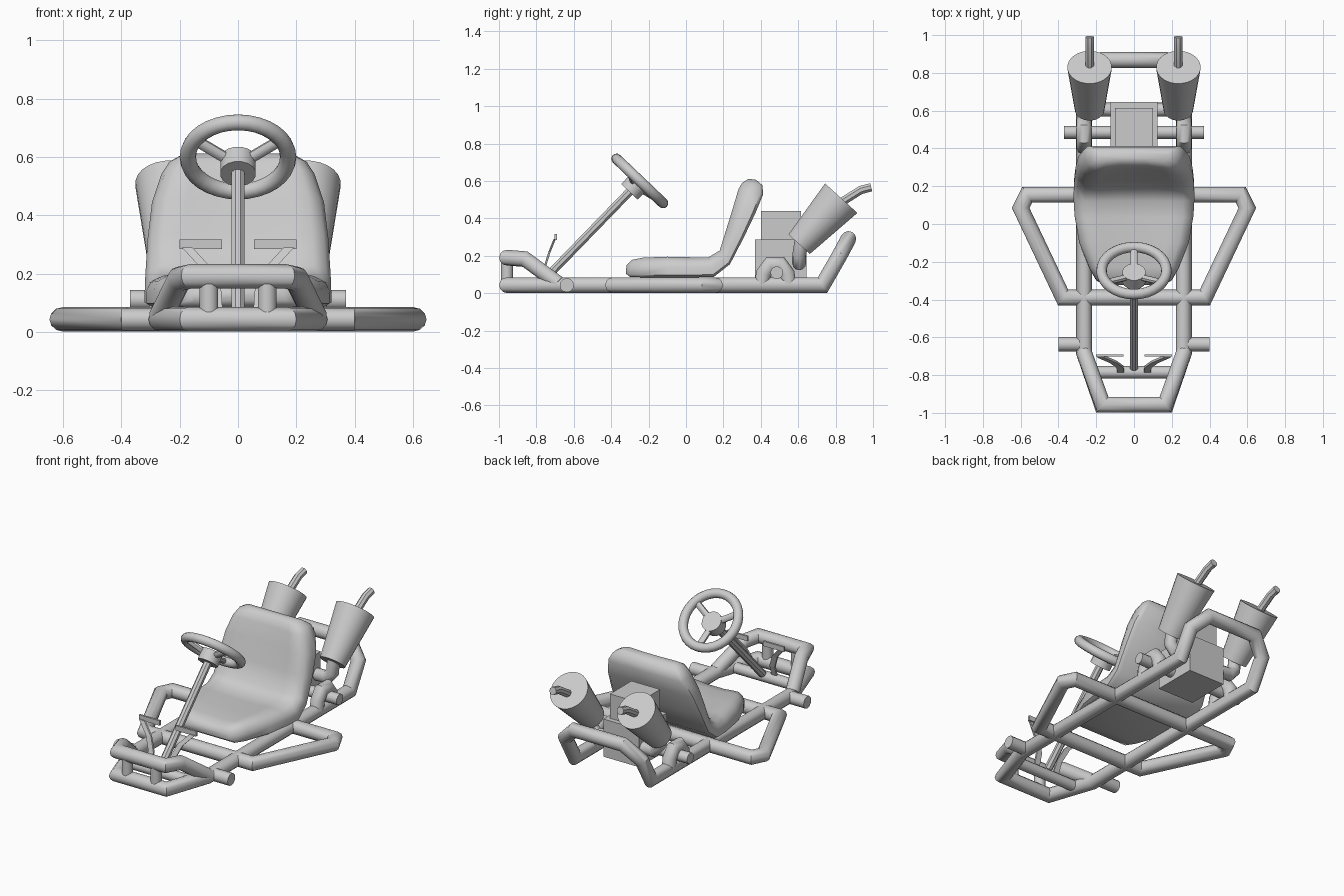
import bpy, bmesh, math
from mathutils import Vector, Matrix

if "Cube" in bpy.data.objects:
    bpy.data.objects.remove(bpy.data.objects["Cube"], do_unlink=True)

grey = bpy.data.materials.new("plain_grey")
grey.use_nodes = True
COLOUR = (0.6, 0.6, 0.6, 1)
grey.diffuse_color = COLOUR
grey.node_tree.nodes["Principled BSDF"].inputs["Base Color"].default_value = COLOUR


def finish(name, bm, angle=40):
    """Turn a bmesh into a named, shaded object."""
    bmesh.ops.recalc_face_normals(bm, faces=bm.faces)
    mesh = bpy.data.meshes.new(name)
    bm.to_mesh(mesh)
    bm.free()
    mesh.materials.append(grey)
    obj = bpy.data.objects.new(name, mesh)
    bpy.context.collection.objects.link(obj)
    bpy.ops.object.select_all(action='DESELECT')
    obj.select_set(True)
    bpy.context.view_layer.objects.active = obj
    if angle:
        bpy.ops.object.shade_smooth_by_angle(angle=math.radians(angle))
    return obj


def loft(bm, rings, cap=True):
    """Skin a list of equal-sized point rings."""
    rings = [[bm.verts.new(p) for p in ring] for ring in rings]
    n = len(rings[0])
    for a, b in zip(rings, rings[1:]):
        for i in range(n):
            j = (i + 1) % n
            bm.faces.new((a[i], a[j], b[j], b[i]))
    if cap:
        bm.faces.new(rings[0])
        bm.faces.new(rings[-1])


def tube(name, path, radius, end_radius=None, sides=12, cap=True, flat=1.0):
    """Mitred pipe along a path; end_radius makes a cone, flat squashes it."""
    pts = [Vector(p) for p in path]
    dirs = [(b - a).normalized() for a, b in zip(pts, pts[1:])]
    side = dirs[0].orthogonal().normalized() if abs(dirs[0].x) > 0.9 else \
        (Vector((1, 0, 0)) - dirs[0] * dirs[0].x).normalized()
    up = dirs[0].cross(side)
    ring = []
    for i in range(sides):
        a = math.tau * (i + 0.5) / sides
        ring.append(pts[0] + radius * (side * math.cos(a) + up * math.sin(a) * flat))
    rings = [ring]
    for i, d in enumerate(dirs):
        p = pts[i + 1]
        n = (d + dirs[i + 1]).normalized() if i + 1 < len(dirs) else d
        ring = [v + d * ((p - v).dot(n) / d.dot(n)) for v in ring]
        rings.append(ring)
    if end_radius:
        rings[-1] = [pts[-1] + (v - pts[-1]) * (end_radius / radius) for v in rings[-1]]
    bm = bmesh.new()
    loft(bm, rings, cap)
    return finish(name, bm)


def mirrored(half):
    """Full path from the half that starts on the centre plane."""
    return [(-x, y, z) for x, y, z in reversed(half)] + half[1:]


def pair(name, path, *args, **kw):
    """Left and right copies of a tube."""
    for s, label in ((1, "left"), (-1, "right")):
        tube(f"{label}_{name}", [(s * x, y, z) for x, y, z in path], *args, **kw)


def box(name, lo, hi):
    bm = bmesh.new()
    lo, hi = Vector(lo), Vector(hi)
    m = Matrix.Translation((lo + hi) / 2) @ Matrix.Diagonal((*(hi - lo), 1))
    bmesh.ops.create_cube(bm, size=1, matrix=m)
    return finish(name, bm, 0)


R, Z, X = 0.042, 0.043, 0.265   # frame tube radius, its height, rail offset

# Main frame: front bar, side rails and raised rear hoop
front_half = [(0, -.957, Z), (.17, -.957, Z), (X, -.68, Z), (X, .73, Z),
              (X, .82, .2), (.17, .868, .29), (0, .868, .29)]
tube("main_frame", front_half + [(-x, y, z) for x, y, z in reversed(front_half[:-1])],
     R, cap=False)

# Front bumper bar and posts
tube("front_bumper", mirrored([(0, -.957, .19), (.165, -.957, .19),
                               (.2, -.86, .182), (X, -.68, .05)]), R)
pair("bumper_post", [(.1, -.957, Z), (.1, -.957, .19)], .033)

# Cross members and side guards
tube("front_cross_bar", [(-.2, -.785, Z), (.2, -.785, Z)], .033)
tube("middle_cross_bar", [(-X, -.39, Z), (X, -.39, Z)], R)
tube("seat_cross_bar", [(-X, .155, Z), (X, .155, Z)], R)
pair("side_guard", [(X, -.39, Z), (.375, -.39, Z), (.6, .085, Z),
                    (.565, .155, Z), (X, .155, Z)], R)

# Axles and the arches over the rear one
pair("front_stub_axle", [(X, -.637, Z), (.4, -.637, Z)], .038)
tube("rear_axle", [(-.37, .485, .11), (.37, .485, .11)], .034)
pair("axle_arch", [(X, .405, .04), (X, .415, .105), (X, .45, .152),
                   (X, .505, .152), (X, .54, .105), (X, .55, .04)], R)

# Engine block, cylinder head, exhausts
box("engine_block", (-.125, .37, .05), (.125, .645, .287))
box("engine_head", (-.1, .4, .28), (.1, .615, .44))
pair("exhaust_pipe", [(.1, .605, .16), (.2, .605, .16), (.235, .605, .2),
                      (.235, .62, .3)], .037)
pair("muffler", [(.235, .605, .262), (.235, .83, .508)], .078, .118, sides=24)
pair("tailpipe", [(.235, .82, .48), (.235, .935, .552), (.235, .99, .566)], .024, sides=8)

# Steering column, wheel, hub and spokes
axis = Vector((0, .69, .725)).normalized()
centre = Vector((0, -.247, .6))
across = Vector((1, 0, 0))
upward = axis.cross(across) * -1
if upward.z < 0:
    upward.negate()
tube("steering_column", [(0, -.76, .07), centre - axis * .06], .024, sides=8)
tube("steering_hub", [centre - axis * .08, centre - axis * .01], .062, sides=16)
bm = bmesh.new()
rings = []
for i in range(33):
    a = math.tau * i / 32
    out = across * math.cos(a) + upward * math.sin(a)
    rings.append([centre + out * (.172 + .028 * math.cos(b)) + axis * .028 * math.sin(b)
                  for b in (math.tau * k / 12 for k in range(12))])
loft(bm, rings, cap=False)
bmesh.ops.remove_doubles(bm, verts=bm.verts, dist=.0001)
finish("steering_wheel_rim", bm)
for n, deg in enumerate((30, 150, 270)):
    a = math.radians(deg)
    out = across * math.cos(a) + upward * math.sin(a)
    tube(f"steering_spoke_{n + 1}", [centre - axis * .03 + out * .04, centre + out * .17],
         .02, sides=8, flat=.8)

# Pedals: flat bent arms with a foot plate
for s, label in ((1, "left"), (-1, "right")):
    arm = [(.07, -.785, .06), (.075, -.755, .14), (.11, -.73, .22), (.175, -.702, .29)]
    bm = bmesh.new()
    loft(bm, [[(s * (x + i), y + j, z) for i, j in
               ((-.018, -.006), (.018, -.006), (.018, .006), (-.018, .006))]
              for x, y, z in arm])
    finish(f"{label}_pedal_arm", bm, 0)
    xs = sorted((s * .055, s * .2))
    box(f"{label}_pedal_plate", (xs[0], -.702, .285), (xs[1], -.69, .316))

# Seat: stations of (back y, back z, front y, front z, half width)
stations = [(-.322, .105, -.318, .15, .16), (-.3, .088, -.29, .178, .2),
            (-.24, .085, -.23, .19, .235), (-.1, .085, -.1, .195, .29),
            (.06, .085, .03, .192, .315), (.15, .088, .12, .192, .32),
            (.235, .155, .18, .228, .318), (.31, .3, .215, .34, .31),
            (.372, .43, .252, .46, .295), (.413, .53, .28, .555, .262),
            (.408, .578, .3, .59, .235), (.375, .606, .335, .612, .19)]
section = [(.93, 0), (1, .12), (1, .5), (.95, .8), (.82, 1), (.6, .97), (.3, .9)]
outline = section + [(-u, t) for u, t in reversed(section)]
bm = bmesh.new()
loft(bm, [[(u * w, by + (fy - by) * t, bz + (fz - bz) * t) for u, t in outline]
          for by, bz, fy, fz, w in stations])
finish("seat", bm, 50)
